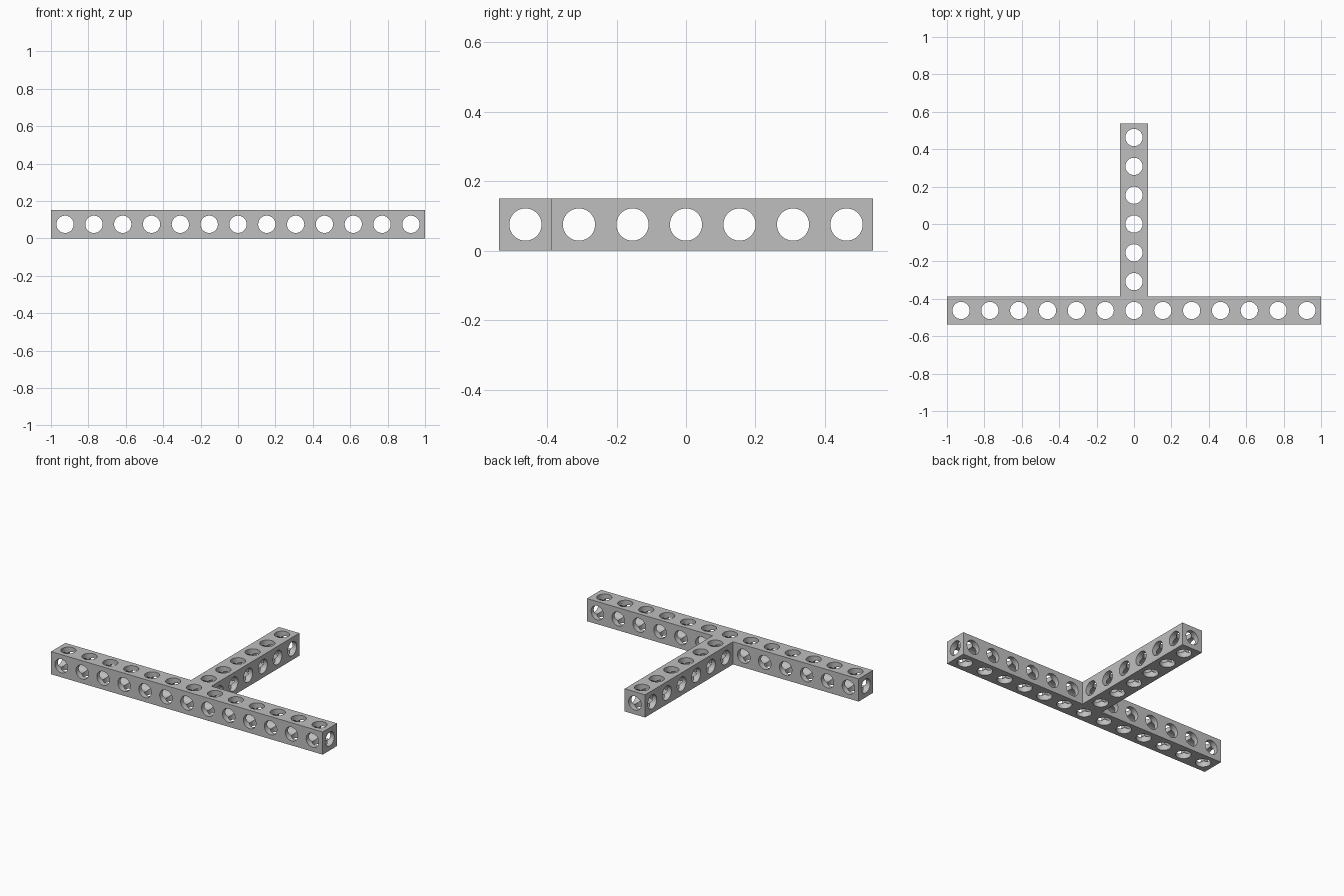
import bpy, bmesh, math
from mathutils import Matrix, Vector

cube = bpy.data.objects.get("Cube")
if cube:
    bpy.data.objects.remove(cube, do_unlink=True)

PITCH = 0.1541            # spacing of the holes
HALF = 1 - 6 * PITCH      # half thickness of the bars
RADIUS = 0.046
BAR_Y = -3 * PITCH        # centre line of the long bar
END_Y = 3 * PITCH + HALF

grey = bpy.data.materials.new("grey")
grey.use_nodes = True
colour = (0.52, 0.52, 0.52, 1)
grey.diffuse_color = colour
grey.node_tree.nodes["Principled BSDF"].inputs["Base Color"].default_value = colour


def make_object(name, bm):
    mesh = bpy.data.meshes.new(name)
    bm.to_mesh(mesh)
    bm.free()
    mesh.materials.append(grey)
    obj = bpy.data.objects.new(name, mesh)
    bpy.context.collection.objects.link(obj)
    return obj


def drill(name, axis, centres, radius):
    """One cutter object holding long parallel rods."""
    turn = {"X": Matrix.Rotation(math.pi / 2, 4, "Y"),
            "Y": Matrix.Rotation(math.pi / 2, 4, "X"),
            "Z": Matrix.Identity(4)}[axis]
    bm = bmesh.new()
    for centre in centres:
        bmesh.ops.create_cone(bm, cap_ends=True, segments=48, radius1=radius,
                              radius2=radius, depth=2.4,
                              matrix=Matrix.Translation(Vector(centre)) @ turn)
    obj = make_object(name, bm)
    obj.hide_render = True
    return obj


# T-shaped body: right half of the outline, mirrored, then extruded upward
right = [(1, BAR_Y - HALF), (1, BAR_Y + HALF), (HALF, BAR_Y + HALF), (HALF, END_Y)]
outline = right + [(-x, y) for x, y in reversed(right)]
bm = bmesh.new()
face = bm.faces.new([bm.verts.new((x, y, 0)) for x, y in outline])
top = bmesh.ops.extrude_face_region(bm, geom=[face])["geom"]
bmesh.ops.translate(bm, vec=(0, 0, 2 * HALF),
                    verts=[v for v in top if isinstance(v, bmesh.types.BMVert)])
bmesh.ops.recalc_face_normals(bm, faces=bm.faces)
beam = make_object("perforated_t_beam", bm)

# Rows of holes, with slightly different radii so crossing bores cut cleanly;
# the lines through the bar and stem centres run their whole length
columns = [i * PITCH for i in range(-6, 7)]
rows = [i * PITCH for i in range(-3, 4)]
cutters = [
    drill("vertical_holes", "Z", [(x, BAR_Y, HALF) for x in columns]
          + [(0, y, HALF) for y in rows[1:]], RADIUS),
    drill("front_holes", "Y", [(x, 0, HALF) for x in columns], RADIUS + 0.0002),
    drill("side_holes", "X", [(0, y, HALF) for y in rows], RADIUS + 0.0004),
]
for cutter in cutters:
    cut = beam.modifiers.new(cutter.name, "BOOLEAN")
    cut.operation = "DIFFERENCE"
    cut.solver = "EXACT"
    cut.object = cutter

# Bake the cuts and drop the cutters
depsgraph = bpy.context.evaluated_depsgraph_get()
baked = bpy.data.meshes.new_from_object(beam.evaluated_get(depsgraph))
beam.modifiers.clear()
beam.data = baked
baked.materials.clear()
baked.materials.append(grey)
for polygon in baked.polygons:
    polygon.material_index = 0
for cutter in cutters:
    bpy.data.objects.remove(cutter, do_unlink=True)

bpy.ops.object.select_all(action="DESELECT")
beam.select_set(True)
bpy.context.view_layer.objects.active = beam
bpy.ops.object.shade_smooth_by_angle(angle=math.radians(30))
